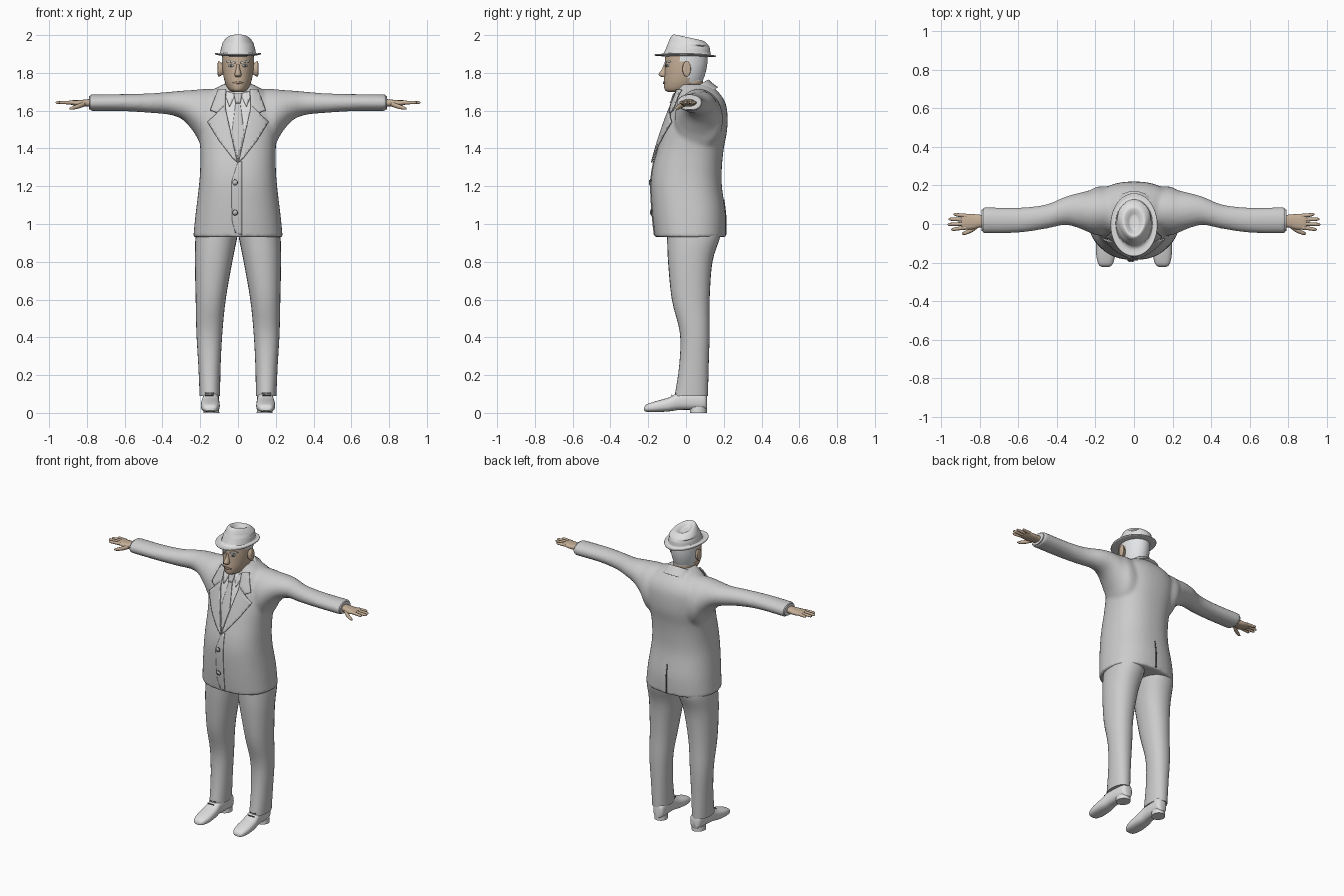
import bpy, bmesh, math
from mathutils import Vector
from mathutils.bvhtree import BVHTree

cube = bpy.data.objects.get("Cube")
if cube:
    bpy.data.objects.remove(cube)


def material(name, rgb):
    m = bpy.data.materials.new(name)
    m.use_nodes = True
    m.diffuse_color = (*rgb, 1)
    m.node_tree.nodes["Principled BSDF"].inputs["Base Color"].default_value = (*rgb, 1)
    return m


SUIT = material("suit grey", (.6, .6, .6))
PALE = material("pale grey", (.74, .74, .74))
SKIN = material("skin", (.56, .43, .31))
LIP = material("lip", (.38, .25, .19))
HAIR = material("white hair", (.8, .82, .84))
DARK = material("dark grey", (.1, .1, .1))
EYE = material("eye blue grey", (.45, .52, .6))


def spline(rings, steps):
    """Smoothly interpolate between rings."""
    v = [Vector(r) for r in rings]
    out = []
    for i in range(len(v) - 1):
        p0, p1, p2, p3 = v[max(i - 1, 0)], v[i], v[i + 1], v[min(i + 2, len(v) - 1)]
        for s in range(steps):
            t = s / steps
            out.append(.5 * (2 * p1 + (p2 - p0) * t + (2 * p0 - 5 * p1 + 4 * p2 - p3) * t * t
                             + (3 * p1 - p0 - 3 * p2 + p3) * t ** 3))
    return out + [v[-1]]


def loft(bm, axis, rings, n=28, steps=4, power=2, bend=None):
    """Rings are (position, a low, a high, b low, b high) along an axis."""
    loops = []
    for t, a0, a1, b0, b1 in spline(rings, steps):
        loop = []
        for k in range(n):
            c, s = math.cos(math.tau * k / n), math.sin(math.tau * k / n)
            a = (a0 + a1) / 2 + (a1 - a0) / 2 * math.copysign(abs(c) ** (2 / power), c)
            b = (b0 + b1) / 2 + (b1 - b0) / 2 * math.copysign(abs(s) ** (2 / power), s)
            p = {"x": (t, a, b), "y": (a, t, b), "z": (a, b, t)}[axis]
            loop.append(bm.verts.new(bend(*p) if bend else p))
        loops.append(loop)
    for l0, l1 in zip(loops, loops[1:]):
        for k in range(n):
            bm.faces.new((l0[k], l0[k - 1], l1[k - 1], l1[k]))
    bm.faces.new(loops[0])
    bm.faces.new(loops[-1])


def wide(rings):
    """Expand (z, half width, back and front y) into symmetric rings."""
    return [(z, -w, w, y0, y1) for z, w, y0, y1 in rings]


def finish(name, bm, mats, mirror=False, rule=None, angle=50):
    bmesh.ops.recalc_face_normals(bm, faces=bm.faces)
    if rule:
        for f in bm.faces:
            f.material_index = rule(f.calc_center_median())
    me = bpy.data.meshes.new(name)
    bm.to_mesh(me)
    bm.free()
    for m in mats:
        me.materials.append(m)
    ob = bpy.data.objects.new(name, me)
    bpy.context.collection.objects.link(ob)
    bpy.ops.object.select_all(action="DESELECT")
    ob.select_set(True)
    bpy.context.view_layer.objects.active = ob
    bpy.ops.object.shade_smooth_by_angle(angle=math.radians(angle))
    if mirror:
        ob.modifiers.new("mirror", "MIRROR").use_mirror_merge = False
    return ob


def part(name, mat, axis, rings, mirror=False, **kw):
    bm = bmesh.new()
    loft(bm, axis, rings, **kw)
    return finish(name, bm, [mat], mirror)


# Jacket: body and both sleeves fused together
bm = bmesh.new()
loft(bm, "z", wide([(.93, .237, -.165, .21), (1.05, .225, -.178, .21), (1.2, .207, -.186, .19),
                    (1.3, .2, -.176, .19), (1.4, .2, -.15, .2), (1.5, .21, -.12, .218),
                    (1.6, .215, -.085, .218), (1.66, .19, -.06, .2), (1.71, .13, -.045, .16),
                    (1.74, .08, -.035, .12)]), n=48, power=2.35)
for side in (1, -1):
    loft(bm, "x", [(side * x, *r) for x, *r in [
        (.08, -.05, .19, 1.36, 1.715), (.18, -.06, .195, 1.4, 1.715), (.23, -.045, .175, 1.48, 1.71),
        (.29, -.02, .16, 1.55, 1.706), (.36, -.005, .14, 1.578, 1.7), (.46, -.025, .1, 1.588, 1.692),
        (.6, -.045, .085, 1.597, 1.688), (.785, -.048, .088, 1.598, 1.686)]], n=32)
jacket = finish("jacket", bm, [SUIT], angle=60)
mod = jacket.modifiers.new("fuse", "REMESH")
mod.mode, mod.voxel_size, mod.use_smooth_shade = "VOXEL", .011, True
mod = jacket.modifiers.new("soften", "SMOOTH")
mod.factor, mod.iterations = .5, 4

# Trousers
part("trouser_leg", SUIT, "z", [
    (.09, .095, .203, -.06, .116), (.25, .092, .21, -.036, .12), (.42, .083, .22, -.032, .125),
    (.6, .065, .224, -.075, .125), (.8, .03, .228, -.095, .14), (.93, .004, .225, -.1, .18),
    (1.0, -.005, .21, -.1, .18)], mirror=True, power=2.2)

# Shoes, toes turned slightly outward
def toe_out(x, y, z):
    return x - .06 * y, y, z

part("shoe", PALE, "y", [
    (-.222, .115, .155, .012, .028), (-.208, .098, .172, .006, .045), (-.16, .088, .186, .004, .062),
    (-.09, .092, .19, .008, .082), (-.03, .1, .186, .016, .11), (.06, .103, .185, .016, .115),
    (.1, .108, .18, .016, .11), (.112, .125, .163, .02, .09)], mirror=True, power=2.6, bend=toe_out)
part("shoe_heel", PALE, "z", [(0, .103, .187, .02, .11), (.03, .104, .186, .02, .11)],
     mirror=True, steps=1, bend=toe_out)
for i, y in enumerate((-.075, -.055)):
    z = .09 + i * .012
    part("shoe_lace_%d" % i, DARK, "x", [(.125, y - .003, y + .003, z, z + .007),
         (.17, y - .003, y + .003, z, z + .007)], mirror=True, n=6, bend=toe_out)

# Shirt cuff, hand, fingers and thumb
part("shirt_cuff", PALE, "x", [(.77, -.036, .076, 1.606, 1.678), (.79, -.036, .076, 1.606, 1.678)],
     mirror=True, steps=1)
bm = bmesh.new()
loft(bm, "x", [(.76, -.015, .045, 1.618, 1.662), (.8, -.018, .048, 1.622, 1.66),
               (.84, -.028, .052, 1.622, 1.656), (.88, -.028, .052, 1.63, 1.655),
               (.893, -.024, .048, 1.635, 1.652)], n=20, power=2.4)
for y0, y1, tip in ((.043, .05, .935), (.022, .025, .96), (.001, -.002, .965), (-.019, -.028, .947)):
    loft(bm, "x", [(x, y - r, y + r, 1.643 - r, 1.643 + r) for x, y, r in (
        (.87, y0, .0105), (.91, (y0 + y1) / 2, .0095), (tip - .01, y1, .008), (tip, y1, .003))], n=10)
loft(bm, "x", [(x, y - r, y + r, z - r, z + r) for x, y, z, r in (
    (.81, -.008, 1.636, .014), (.84, -.03, 1.625, .013), (.875, -.046, 1.615, .01),
    (.892, -.05, 1.611, .004))], n=10)
finish("hand", bm, [SKIN], mirror=True, angle=60)

# Head and neck; the back of the skull is hair
bm = bmesh.new()
loft(bm, "z", wide([(1.698, .028, -.095, .03), (1.712, .05, -.113, .06), (1.75, .069, -.117, .085),
                    (1.8, .08, -.114, .103), (1.85, .084, -.112, .113), (1.91, .083, -.108, .115)]),
     n=40, steps=6)
loft(bm, "z", wide([(1.6, .066, -.03, .1), (1.7, .062, -.045, .09), (1.8, .06, -.04, .09)]))
head = finish("head", bm, [SKIN, HAIR], angle=70,
              rule=lambda c: int(c.z > 1.752 and (c.y > .015 or (c.z > 1.86 and c.y > -.04))))
part("nose", SKIN, "z", wide([(1.845, .008, -.118, -.09), (1.82, .011, -.128, -.09),
                              (1.792, .018, -.146, -.09), (1.778, .014, -.13, -.09)]), n=14)
part("ear", SKIN, "x", [(.07, -.012, .012, 1.8, 1.84), (.09, -.018, .02, 1.785, 1.855),
                        (.104, -.018, .026, 1.78, 1.862), (.108, -.008, .016, 1.795, 1.845)],
     mirror=True, n=16)

# Hat: brim curled at the sides, crown sloping backward with a dented top
def hat_shape(x, y, z):
    curl = .9 * x * x + .25 * min(y, 0) ** 2 if z < 1.905 else 0
    return x * (1 + 1.5 * y if z > 1.95 else 1), y, z + curl - max(z - 1.93, 0) * 3 * (y + .05)

part("hat", PALE, "z", wide([
    (1.884, .078, -.1, .11), (1.884, .105, -.145, .14), (1.885, .12, -.165, .157),
    (1.892, .12, -.165, .157), (1.893, .105, -.14, .14), (1.9, .095, -.121, .13),
    (1.93, .09, -.106, .127), (1.965, .08, -.09, .118), (1.99, .066, -.077, .103),
    (2.001, .052, -.062, .085), (1.99, .036, -.045, .065), (1.976, .022, -.03, .045),
    (1.974, .006, -.01, .015)]), n=48, bend=hat_shape)

# Collars around the neck
part("shirt_collar", PALE, "z", wide([(1.66, .085, -.055, .105), (1.7, .074, -.056, .1),
     (1.725, .067, -.05, .095), (1.72, .06, -.04, .088)]),
     bend=lambda x, y, z: (x, y, z + .2 * (y - .03)))
part("jacket_collar", SUIT, "z", wide([(1.64, .125, -.05, .17), (1.68, .105, -.048, .14),
     (1.712, .085, -.043, .118), (1.705, .074, -.035, .105)]),
     bend=lambda x, y, z: (x, y, z + .6 * (y - .03)))

# Thin plates laid onto a curved surface from the front or the back
bpy.context.view_layer.update()
deps = bpy.context.evaluated_depsgraph_get()
surface = {ob: BVHTree.FromObject(ob, deps) for ob in (jacket, head)}


def plate(name, mat, outline, ob, lift, mirror=False, facing=-1, thick=.005):
    bm = bmesh.new()
    bm.faces.new([bm.verts.new((x, 0, z)) for x, z in outline])
    for axis in (0, 2):
        vals = [v.co[axis] for v in bm.verts]
        cut = min(vals) + .015
        while cut < max(vals):
            co, no = Vector(), Vector()
            co[axis], no[axis] = cut, 1
            bmesh.ops.bisect_plane(bm, geom=bm.verts[:] + bm.edges[:] + bm.faces[:],
                                   plane_co=co, plane_no=no)
            cut += .015
    for v in bm.verts:
        start = Vector((v.co.x, facing, v.co.z))
        hit = surface[ob].ray_cast(start, Vector((0, -facing, 0)))[0]
        if hit is None:
            hit = surface[ob].find_nearest(Vector((v.co.x, facing * .05, v.co.z)))[0]
        v.co.y = hit.y + facing * lift
    bmesh.ops.triangulate(bm, faces=bm.faces)
    obj = finish(name, bm, [mat], mirror, angle=40)
    mod = obj.modifiers.new("thickness", "SOLIDIFY")
    mod.thickness, mod.offset = thick, 0
    return obj


def disc(x, z, rx, rz, n=16):
    return [(x + rx * math.cos(math.tau * k / n), z + rz * math.sin(math.tau * k / n)) for k in range(n)]


# Shirt front, tie, lapels and front edge
plate("shirt_front", PALE, [(-.07, 1.7), (-.07, 1.6), (0, 1.33), (.07, 1.6), (.07, 1.7)], jacket, .003)
plate("tie", SUIT, [(-.012, 1.645), (-.033, 1.48), (0, 1.34), (.033, 1.48), (.012, 1.645)], jacket, .009)
plate("tie_knot", SUIT, [(-.022, 1.69), (-.013, 1.64), (.013, 1.64), (.022, 1.69)], jacket, .014, thick=.009)
plate("shirt_collar_point", PALE, [(.012, 1.69), (.045, 1.62), (.068, 1.68), (.06, 1.7)], jacket, .011, True)
plate("lapel", SUIT, [(.065, 1.71), (.066, 1.61), (.003, 1.325), (.03, 1.35), (.1, 1.44),
                      (.16, 1.54), (.112, 1.585)], jacket, .012, True, thick=.008)
plate("collar_leaf", SUIT, [(.064, 1.71), (.066, 1.63), (.112, 1.588), (.146, 1.603), (.105, 1.71)],
      jacket, .013, True, thick=.008)
plate("front_edge", SUIT, [(.02, 1.33), (0, 1.33), (-.035, 1.22), (-.032, 1.02), (-.015, .955),
                           (.02, .94)], jacket, .002)
for i, z in enumerate((1.22, 1.06)):
    plate("button_rim_%d" % i, DARK, disc(-.016, z, .015, .015), jacket, .006)
    plate("button_%d" % i, SUIT, disc(-.016, z, .012, .012), jacket, .009)
plate("back_vent", DARK, [(-.002, 1.13), (-.006, .94), (.006, .94), (.002, 1.13)], jacket, .001, facing=1)

# Face details
plate("eye", EYE, disc(.036, 1.838, .014, .006), head, .001, True, thick=.003)
plate("pupil", DARK, disc(.036, 1.838, .005, .005), head, .003, True, thick=.003)
plate("brow", HAIR, [(.015, 1.85), (.06, 1.857), (.058, 1.864), (.015, 1.858)], head, .003, True)
plate("mouth", LIP, [(-.03, 1.747), (0, 1.741), (.03, 1.747), (.012, 1.755), (-.012, 1.755)], head, .002)
